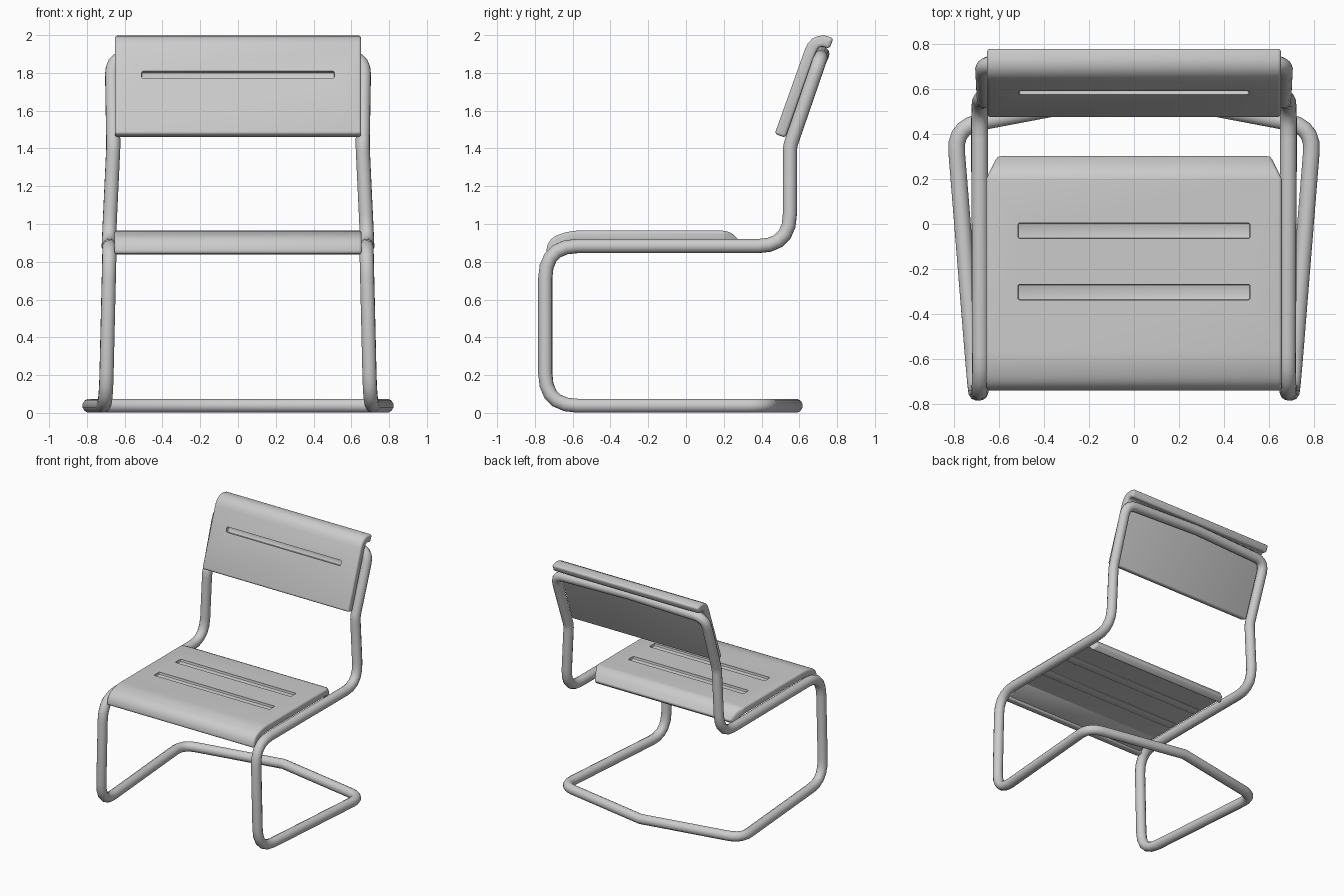
import bpy, bmesh
from math import radians
from mathutils import Vector, Matrix

cube = bpy.data.objects.get("Cube")
if cube:
    bpy.data.objects.remove(cube, do_unlink=True)

grey = bpy.data.materials.new("light grey")
grey.use_nodes = True
grey.diffuse_color = (0.6, 0.6, 0.6, 1)
grey.node_tree.nodes["Principled BSDF"].inputs["Base Color"].default_value = grey.diffuse_color


def fillet(points, closed=False, steps=5):
    """Round the corners of a path of (position, setback) pairs."""
    pts = [Vector(p) for p, _ in points]
    path, n = [], len(pts)
    for i, (_, r) in enumerate(points):
        p = pts[i]
        if r == 0 or (not closed and i in (0, n - 1)):
            path.append(p)
            continue
        a = p + (pts[i - 1] - p).normalized() * r
        b = p + (pts[(i + 1) % n] - p).normalized() * r
        for k in range(steps + 1):
            t = k / steps
            path.append(a * (1 - t) ** 2 + p * 2 * t * (1 - t) + b * t * t)
    return path


def finish(obj):
    """Apply modifiers, colour and smooth shading."""
    bpy.ops.object.select_all(action='DESELECT')
    obj.select_set(True)
    bpy.context.view_layer.objects.active = obj
    bpy.ops.object.convert(target='MESH')
    obj = bpy.context.object
    obj.data.materials.clear()
    obj.data.materials.append(grey)
    bpy.ops.object.shade_smooth_by_angle(angle=radians(35))
    return obj


def add_mesh(name, bm):
    bmesh.ops.recalc_face_normals(bm, faces=bm.faces)
    mesh = bpy.data.meshes.new(name)
    bm.to_mesh(mesh)
    bm.free()
    obj = bpy.data.objects.new(name, mesh)
    bpy.context.collection.objects.link(obj)
    return obj


def box(name, centre, size, tilt=0):
    bm = bmesh.new()
    bmesh.ops.create_cube(bm, size=1, matrix=Matrix.Translation(centre)
                          @ Matrix.Rotation(tilt, 4, 'X') @ Matrix.Diagonal((*size, 1)))
    bmesh.ops.bevel(bm, geom=bm.edges[:], offset=0.008, segments=2, affect='EDGES', profile=0.5)
    return add_mesh(name, bm)


def panel(name, profile, thickness, half_width, slots):
    """Bent sheet: a thickened (y, z) profile extruded across x, with grooves cut in."""
    path = fillet(profile)
    sides = ([], [])
    for i, p in enumerate(path):
        before = (p - path[i - 1]).normalized() if i else Vector((0, 0))
        after = (path[i + 1] - p).normalized() if i < len(path) - 1 else Vector((0, 0))
        d = (before + after).normalized()
        normal = Vector((-d.y, d.x)) * thickness / 2
        sides[0].append(p + normal)
        sides[1].append(p - normal)
    outline = sides[0] + sides[1][::-1]
    bm = bmesh.new()
    face = bm.faces.new([bm.verts.new((-half_width, p.x, p.y)) for p in outline])
    ext = bmesh.ops.extrude_face_region(bm, geom=[face])
    moved = [v for v in ext["geom"] if isinstance(v, bmesh.types.BMVert)]
    bmesh.ops.translate(bm, verts=moved, vec=(2 * half_width, 0, 0))
    obj = add_mesh(name, bm)
    bev = obj.modifiers.new("rounded_edges", 'BEVEL')
    bev.width, bev.segments = 0.015, 3
    bev.limit_method, bev.angle_limit = 'ANGLE', radians(45)
    bev.use_clamp_overlap = False
    cutters = [box("slot_cutter", *slot) for slot in slots]
    for cutter in cutters:
        cut = obj.modifiers.new("slot", 'BOOLEAN')
        cut.operation, cut.solver, cut.object = 'DIFFERENCE', 'EXACT', cutter
    obj = finish(obj)
    for cutter in cutters:
        bpy.data.objects.remove(cutter, do_unlink=True)
    return obj


def taper_rear(obj, start):
    """Narrow everything behind the start line."""
    bm = bmesh.new()
    bm.from_mesh(obj.data)
    bmesh.ops.bisect_plane(bm, geom=bm.verts[:] + bm.edges[:] + bm.faces[:],
                           plane_co=(0, start, 0), plane_no=(0, 1, 0))
    for v in bm.verts:
        if v.co.y > start:
            v.co.x *= 1 - 0.75 * (v.co.y - start)
    bm.to_mesh(obj.data)
    bm.free()


# Tubular frame: one closed loop, given as its left half
half = [((0, 0.722, 1.90), 0),
        ((0.668, 0.712, 1.88), 0.09),
        ((0.66, 0.55, 1.41), 0.03),
        ((0.685, 0.55, 0.883), 0.17),
        ((0.68, -0.745, 0.883), 0.17),
        ((0.70, -0.745, 0.038), 0.17),
        ((0.795, 0.43, 0.038), 0.11),
        ((0, 0.58, 0.038), 0)]
mirrored = [((-x, y, z), r) for (x, y, z), r in half[-2:0:-1]]
loop = fillet(half + mirrored, closed=True)
curve = bpy.data.curves.new("tube_frame", 'CURVE')
curve.dimensions = '3D'
curve.bevel_depth, curve.bevel_resolution = 0.038, 4
spline = curve.splines.new('POLY')
spline.points.add(len(loop) - 1)
for point, p in zip(spline.points, loop):
    point.co = (*p, 1)
spline.use_cyclic_u = True
frame = bpy.data.objects.new("tube_frame", curve)
bpy.context.collection.objects.link(frame)
finish(frame)

# Seat with rolled front edge, rear lip and two grooves
slot_rows = (-0.03, -0.302)
seat = panel("seat",
             [((-0.71, 0.84), 0), ((-0.706, 0.90), 0.04), ((-0.61, 0.935), 0.05),
              ((0.222, 0.935), 0.035), ((0.284, 0.862), 0)],
             0.06, 0.655,
             [((0, y, 0.965), (1.03, 0.068, 0.04)) for y in slot_rows])
taper_rear(seat, 0.2)

# Ridges pressed through the underside, and the thick sloping front
for i, y in enumerate(slot_rows):
    finish(box(f"seat_underside_ridge_{i + 1}", (0, y, 0.908), (1.26, 0.08, 0.02)))
finish(box("seat_front_underside", (0, -0.605, 0.894), (1.26, 0.2, 0.03), radians(18)))

# Backrest with rolled top edge and one groove
panel("backrest",
      [((0.498, 1.467), 0), ((0.685, 1.99), 0.08), ((0.77, 1.955), 0)],
      0.06, 0.652,
      [((0, 0.582, 1.79), (1.02, 0.042, 0.04), -0.343)])
